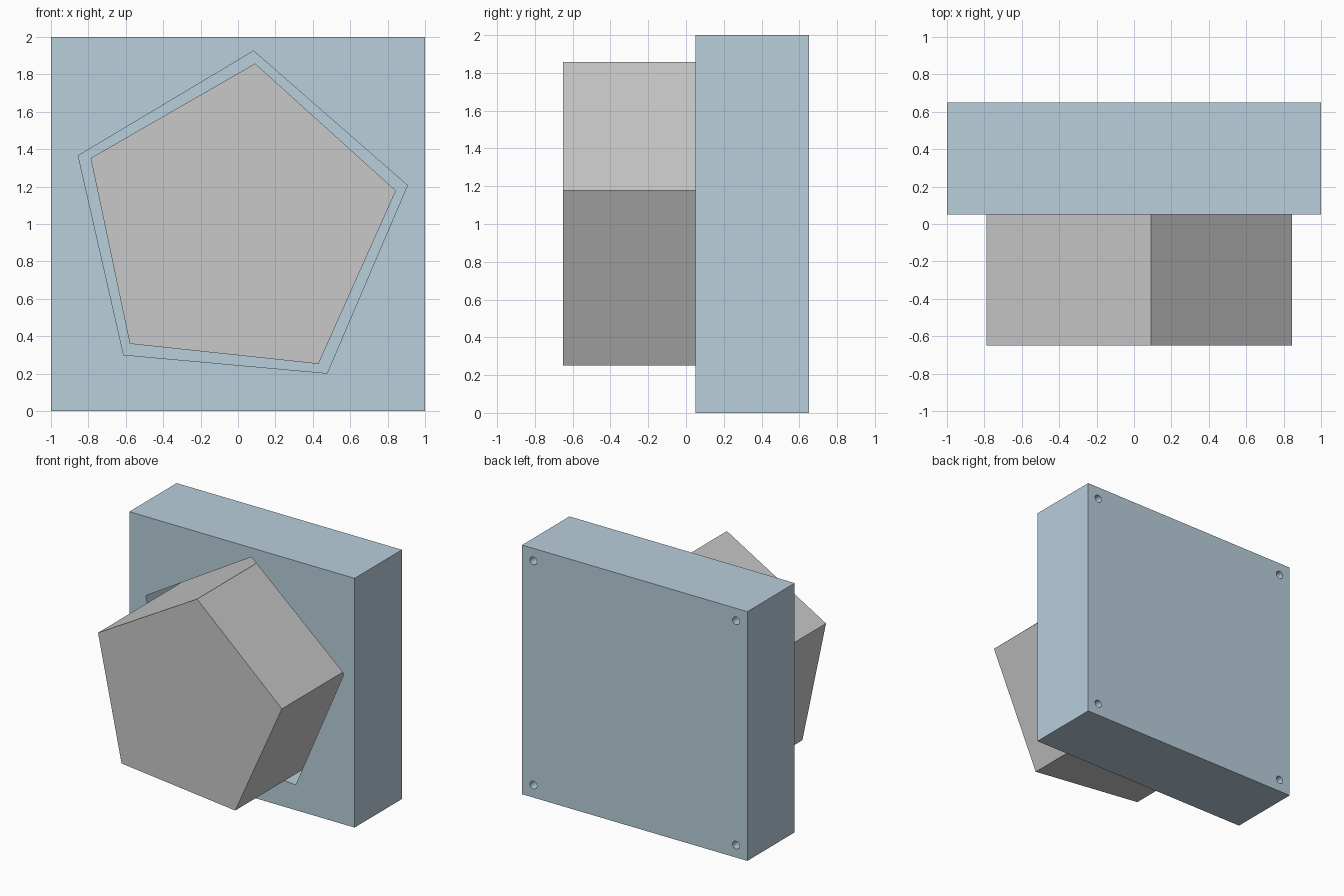
import bpy, bmesh, math

if "Cube" in bpy.data.objects:
    bpy.data.objects.remove(bpy.data.objects["Cube"])

def material(name, rgb):
    m = bpy.data.materials.new(name)
    m.diffuse_color = (*rgb, 1)
    m.use_nodes = True
    m.node_tree.nodes["Principled BSDF"].inputs["Base Color"].default_value = m.diffuse_color
    return m

blue = material("pale blue", (0.48, 0.62, 0.71))
grey = material("light grey", (0.58, 0.58, 0.58))

def prism(name, sides, radius, y0, y1, cx, cz, mat, first=0.0):
    """Regular prism along y; first = clockwise tilt of the first corner from up."""
    bm = bmesh.new()
    ring = [first + i * math.tau / sides for i in range(sides)]
    verts = [bm.verts.new((cx + radius * math.sin(a), y0, cz + radius * math.cos(a))) for a in ring]
    face = bm.faces.new(verts)
    ext = bmesh.ops.extrude_face_region(bm, geom=[face])["geom"]
    bmesh.ops.translate(bm, vec=(0, y1 - y0, 0),
                        verts=[g for g in ext if isinstance(g, bmesh.types.BMVert)])
    bmesh.ops.recalc_face_normals(bm, faces=bm.faces)
    mesh = bpy.data.meshes.new(name)
    bm.to_mesh(mesh)
    bm.free()
    ob = bpy.data.objects.new(name, mesh)
    bpy.context.collection.objects.link(ob)
    mesh.materials.append(mat)
    return ob

# Square block
block = prism("block", 4, math.sqrt(2), 0.05, 0.65, 0, 1, blue, math.pi / 4)

# Pentagon pocket in the front, small round holes in the back corners
cutters = [prism("pocket_cutter", 5, 0.929, -0.1, 0.55, 0, 1, blue, math.radians(5.15))]
for x in (-0.9, 0.9):
    for z in (0.1, 1.9):
        cutters.append(prism("hole_cutter", 24, 0.031, 0.55, 0.75, x, z, blue))
for c in cutters:
    mod = block.modifiers.new(c.name, 'BOOLEAN')
    mod.operation = 'DIFFERENCE'
    mod.solver = 'EXACT'
    mod.object = c
    c.hide_render = True
    c.hide_set(True)

# Pentagon peg standing in the pocket
prism("peg", 5, 0.863, -0.65, 0.549, 0, 1, grey, math.radians(6.1))
